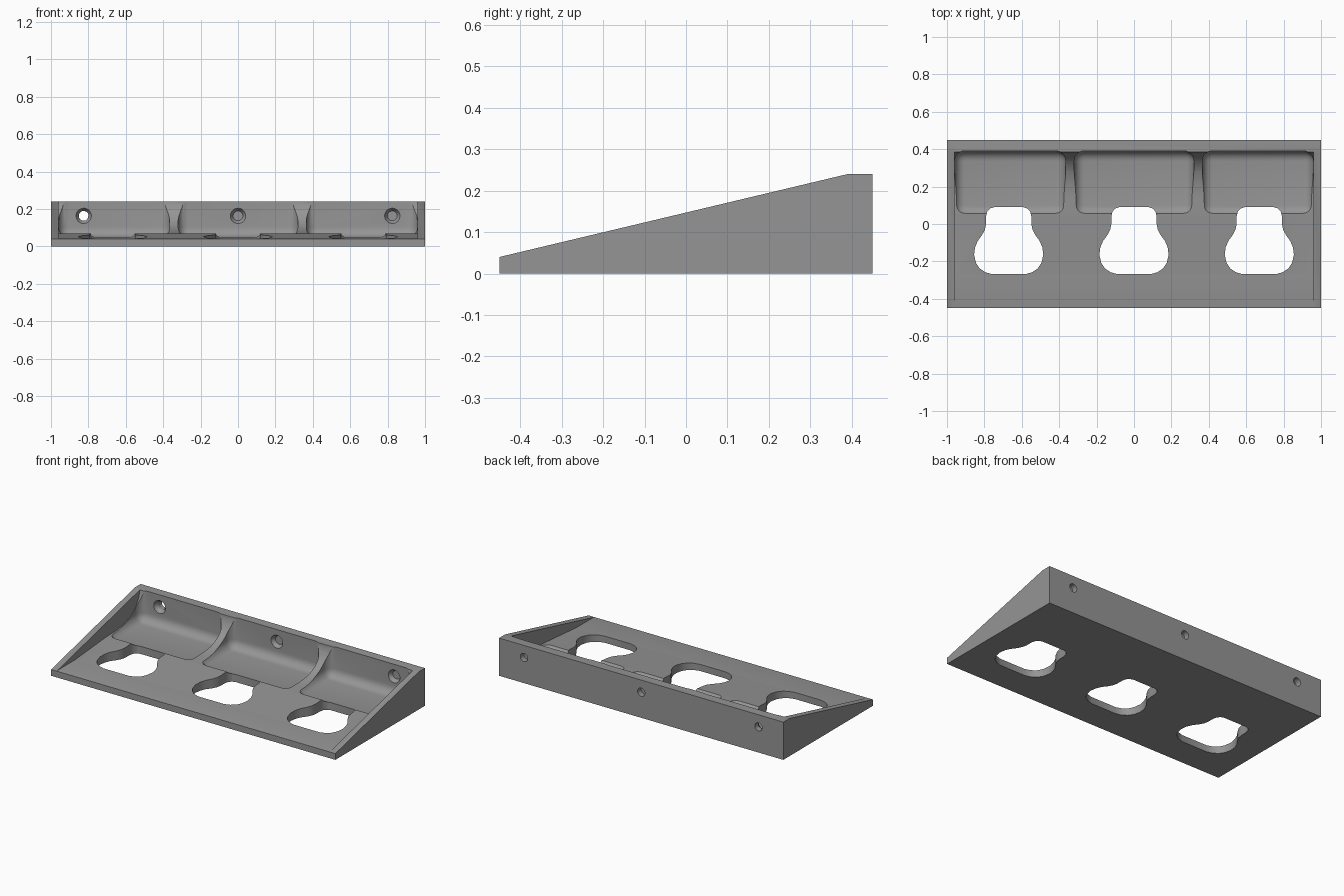
import bpy, bmesh, math
from mathutils import Matrix, Vector

if "Cube" in bpy.data.objects:
    bpy.data.objects.remove(bpy.data.objects["Cube"])

grey = bpy.data.materials.new("mid grey")
grey.diffuse_color = (0.30, 0.30, 0.30, 1)
grey.use_nodes = True
grey.node_tree.nodes["Principled BSDF"].inputs["Base Color"].default_value = grey.diffuse_color


def make_object(name, bm):
    bmesh.ops.recalc_face_normals(bm, faces=bm.faces)
    mesh = bpy.data.meshes.new(name)
    bm.to_mesh(mesh)
    bm.free()
    mesh.materials.append(grey)
    ob = bpy.data.objects.new(name, mesh)
    bpy.context.collection.objects.link(ob)
    return ob


def prism(name, points, offset):
    """Close a loop of 3D points and extrude it by the offset."""
    bm = bmesh.new()
    face = bm.faces.new([bm.verts.new(p) for p in points])
    new = bmesh.ops.extrude_face_region(bm, geom=[face])["geom"]
    bmesh.ops.translate(bm, vec=offset, verts=[v for v in new if isinstance(v, bmesh.types.BMVert)])
    return make_object(name, bm)


def rounded_box(name, lo, hi, radius):
    bm = bmesh.new()
    bmesh.ops.create_cube(bm, size=1)
    lo, hi = Vector(lo), Vector(hi)
    for v in bm.verts:
        v.co = [(a + b) / 2 + c * (b - a) for a, b, c in zip(lo, hi, v.co)]
    bmesh.ops.bevel(bm, geom=bm.edges[:], offset=radius, segments=6, profile=0.5, affect='EDGES')
    return make_object(name, bm)


def cone_y(name, x, z, y0, y1, r0, r1):
    """Round cutter running along y."""
    bm = bmesh.new()
    turn = Matrix.Translation((x, (y0 + y1) / 2, z)) @ Matrix.Rotation(-math.pi / 2, 4, 'X')
    bmesh.ops.create_cone(bm, cap_ends=True, segments=32, radius1=r0, radius2=r1,
                          depth=y1 - y0, matrix=turn)
    return make_object(name, bm)


# Wedge-shaped body
side = [(-0.45, 0), (0.45, 0), (0.45, 0.24), (0.39, 0.24), (-0.45, 0.04)]
body = prism("wedge_tray", [(-1, y, z) for y, z in side], (2, 0, 0))
cutters = []

# Main recess: front floor, gentle ramp and a curve that shapes the dividers
recess = [(-0.6, 0.042), (-0.27, 0.042), (0.05, 0.068)]
a, b, c = Vector((0.1, 0.07)), Vector((0.365, 0.07)), Vector((0.386, 0.245))
for i in range(15):
    t = i / 14
    recess.append(tuple(a * (1 - t) ** 2 + b * 2 * t * (1 - t) + c * t * t))
recess += [(0.386, 0.4), (-0.6, 0.4)]
cutters.append(prism("recess_cutter", [(-0.96, y, z) for y, z in recess], (1.92, 0, 0)))

# Three rounded pockets
for x0, x1 in ((-0.959, -0.365), (-0.32, 0.32), (0.365, 0.959)):
    cutters.append(rounded_box("pocket_cutter", (x0, 0.045, 0.047), (x1, 0.391, 0.5), 0.055))

# Keyhole openings through the floor
half = [(0.09, -0.268), (0.125, -0.258), (0.155, -0.238), (0.175, -0.208), (0.185, -0.165),
        (0.18, -0.125), (0.165, -0.09), (0.143, -0.06), (0.127, -0.03), (0.121, 0.0),
        (0.121, 0.04), (0.115, 0.066), (0.1, 0.083), (0.078, 0.09)]
outline = half + [(-x, y) for x, y in reversed(half)]
for cx in (-0.67, 0, 0.67):
    cutters.append(prism("keyhole_cutter", [(cx + x, y, -0.1) for x, y in outline], (0, 0, 0.5)))

# Countersunk screw holes in the back wall
for cx in (-0.825, 0, 0.825):
    cutters.append(cone_y("screw_hole_cutter", cx, 0.163, 0.3, 0.6, 0.026, 0.026))
    cutters.append(cone_y("countersink_cutter", cx, 0.163, 0.38, 0.415, 0.048, 0.026))

# Carve everything out of the body
bpy.context.view_layer.objects.active = body
for cutter in cutters:
    cutter.hide_render = True
    mod = body.modifiers.new("cut", 'BOOLEAN')
    mod.operation = 'DIFFERENCE'
    mod.solver = 'EXACT'
    mod.object = cutter
    bpy.ops.object.modifier_apply(modifier=mod.name)
for cutter in cutters:
    bpy.data.objects.remove(cutter)

body.select_set(True)
bpy.ops.object.shade_smooth_by_angle(angle=math.radians(30))
